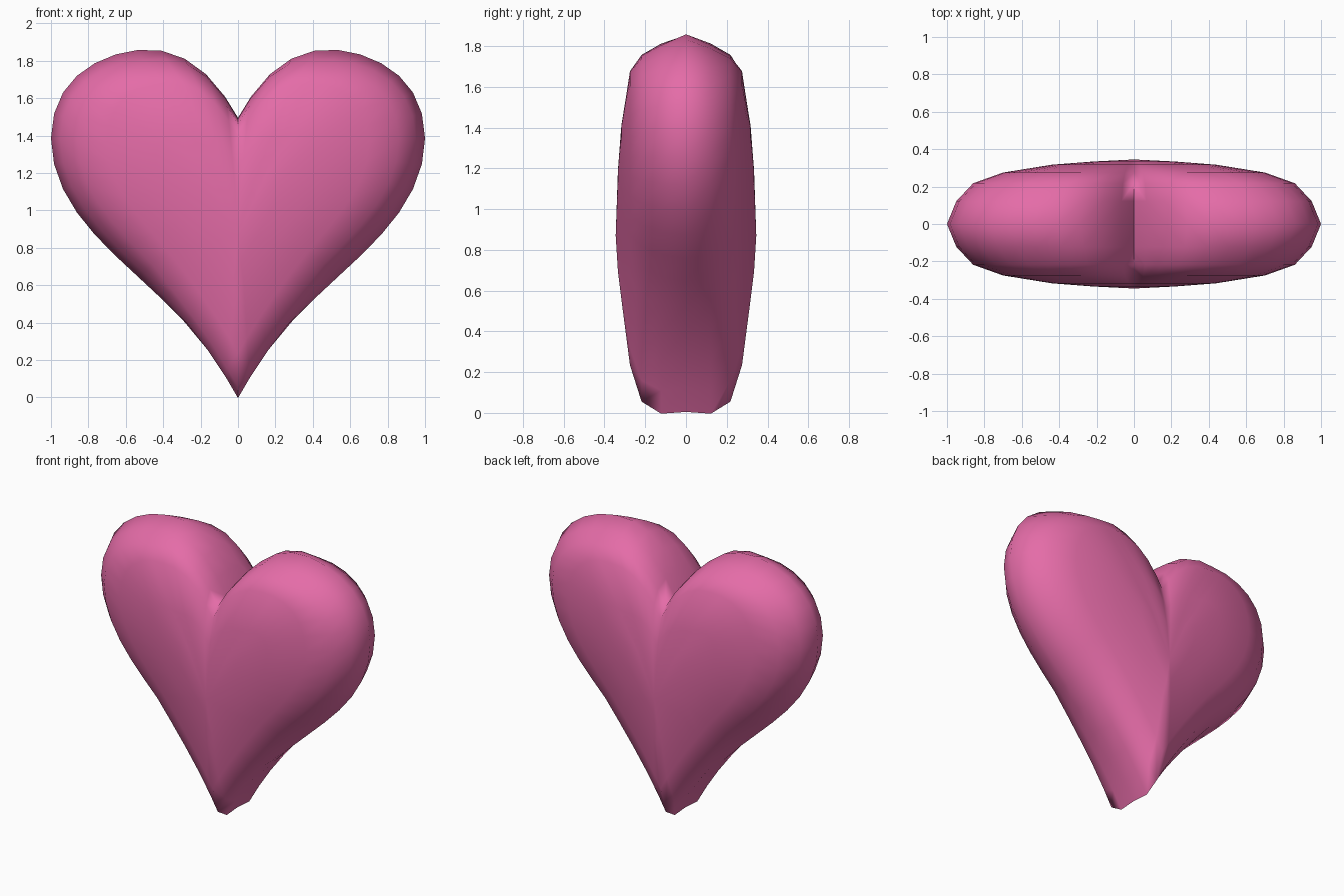
import bpy, bmesh, math

if "Cube" in bpy.data.objects:
    bpy.data.objects.remove(bpy.data.objects["Cube"])

# Layers from the middle to the front: depth, width, then heights at
# the cleft, the upper lobe, the lower flank and the tip
LAYERS = [(0.0, 1.0, 1.0, 1.0, 1.0, 1.0), (0.122, 0.95, 0.985, 0.92, 0.95, 1.02),
          (0.218, 0.86, 0.93, 0.85, 0.86, 0.955), (0.275, 0.70, 0.82, 0.78, 0.70, 0.74),
          (0.317, 0.44, 0.56, 0.43, 0.42, 0.35), (0.334, 0.22, 0.34, 0.22, 0.22, 0.20)]
POLE_DEPTH = 0.345
STEPS = 11


def point(y, s, cleft, lobe, flank, tip, t):
    """Point of the right half at angle t, lifted with distance from the middle."""
    x = s * math.cos(t)
    if abs(x) < 1e-6:
        x = 0.0
    lift = 0.655 * (1 - math.exp(-2.8 * x)) + 0.02 * x * x
    end, side, flat = (cleft, lobe, 0.07) if t > 0 else (tip, flank, 0.02)
    w = max(0.0, (abs(math.sin(t)) - 0.85) / 0.15)
    h = math.sin(t) * (1 - flat * math.sin(2 * t) ** 2) * (side + (end - side) * w)
    return (x, y, 0.75 + 0.12 * (1 - s) + lift + 0.745 * h)


# Angles, denser near the cleft and the tip
angles = []
for k in range(-STEPS, STEPS + 1):
    v = abs(k) / STEPS
    angles.append(math.copysign(math.pi / 2 * (1 - (1 - v) ** 1.3), k))

# Right half of the heart
bm = bmesh.new()
rows = [(-r[0], *r[1:]) for r in reversed(LAYERS[1:])] + LAYERS
grid = [[bm.verts.new(point(*row, t)) for t in angles] for row in rows]
for a, b in zip(grid, grid[1:]):
    for i in range(len(angles) - 1):
        bm.faces.new((a[i], a[i + 1], b[i + 1], b[i]))
for ring, y in ((grid[0], -POLE_DEPTH), (grid[-1], POLE_DEPTH)):
    pole = bm.verts.new((0, y, 0.87))
    for i in range(len(angles) - 1):
        bm.faces.new((ring[i], ring[i + 1], pole))
# Mirrored left half
geom = bm.verts[:] + bm.edges[:] + bm.faces[:]
copy = bmesh.ops.duplicate(bm, geom=geom)["geom"]
for v in copy:
    if isinstance(v, bmesh.types.BMVert):
        v.co.x = -v.co.x
bmesh.ops.remove_doubles(bm, verts=bm.verts[:], dist=1e-5)
bmesh.ops.recalc_face_normals(bm, faces=bm.faces[:])
mesh = bpy.data.meshes.new("heart")
bm.to_mesh(mesh)
bm.free()

heart = bpy.data.objects.new("heart", mesh)
bpy.context.collection.objects.link(heart)
pink = bpy.data.materials.new("pink")
pink.diffuse_color = (0.78, 0.15, 0.39, 1)
pink.use_nodes = True
pink.node_tree.nodes["Principled BSDF"].inputs["Base Color"].default_value = pink.diffuse_color
mesh.materials.append(pink)
bpy.context.view_layer.objects.active = heart
heart.select_set(True)
bpy.ops.object.shade_smooth_by_angle(angle=math.radians(100))
